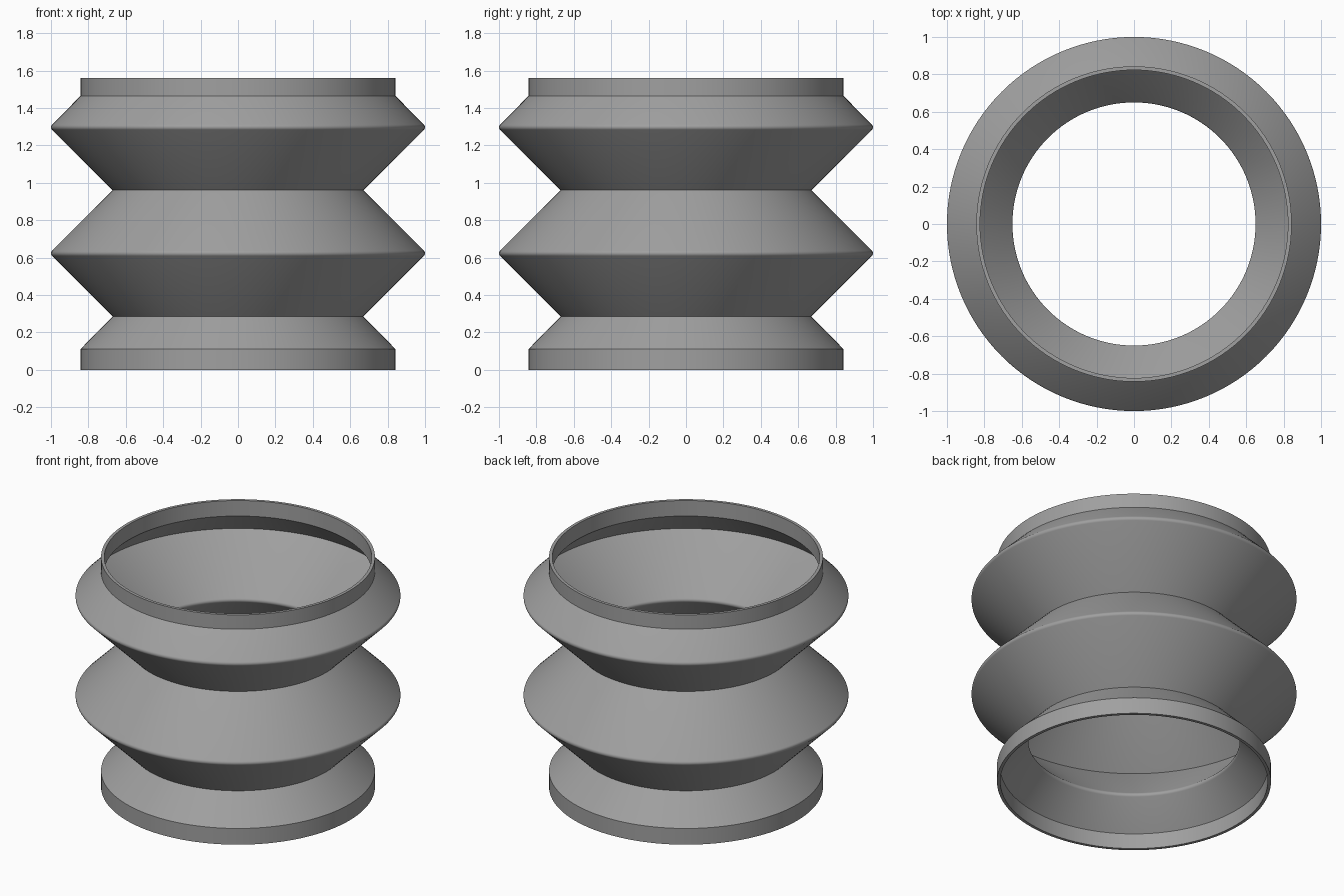
import bpy
import bmesh
import math

if "Cube" in bpy.data.objects:
    bpy.data.objects.remove(bpy.data.objects["Cube"])

SIDES = 128
WALL = 0.02            # wall thickness, also the fold rounding radius
COLLAR = 0.843         # outer collar radius
THROATS = (0.285, 0.96)
PEAKS = (0.6225, 1.2975)
THROAT_R, PEAK_R = 0.67, 0.98
TOP = 1.56


def arc(r, z, a0, a1, steps=6):
    """Rounded fold in the radius/height plane."""
    angles = [math.radians(a0 + (a1 - a0) * i / steps) for i in range(steps + 1)]
    return [(r + WALL * math.cos(a), z + WALL * math.sin(a)) for a in angles]


# Outer wall, going up: crisp throats, rounded peaks
profile = [(COLLAR, 0), (COLLAR, 0.11)]
for throat, peak in zip(THROATS, PEAKS):
    profile.append((THROAT_R, throat))
    profile += arc(PEAK_R, peak, -45, 45)
profile += [(COLLAR, 1.463), (COLLAR, TOP)]

# Inner wall, going down: crisp peaks, rounded throats
inner = COLLAR - WALL
profile += [(inner, TOP), (inner, 1.455)]
for throat, peak in zip(reversed(THROATS), reversed(PEAKS)):
    profile.append((PEAK_R, peak))
    profile += arc(THROAT_R, throat, 135, 225)
profile += [(inner, 0.104), (inner, 0)]

# Revolve the closed wall section into the bellows
bm = bmesh.new()
rings = []
for i in range(SIDES):
    a = 2 * math.pi * i / SIDES
    rings.append([bm.verts.new((r * math.cos(a), r * math.sin(a), z)) for r, z in profile])
n = len(profile)
for i in range(SIDES):
    a, b = rings[i], rings[(i + 1) % SIDES]
    for j in range(n):
        k = (j + 1) % n
        bm.faces.new((a[j], b[j], b[k], a[k]))
bmesh.ops.recalc_face_normals(bm, faces=bm.faces)
mesh = bpy.data.meshes.new("bellows")
bm.to_mesh(mesh)
bm.free()

rubber = bpy.data.materials.new("grey rubber")
rubber.diffuse_color = (0.35, 0.35, 0.35, 1)
rubber.use_nodes = True
rubber.node_tree.nodes["Principled BSDF"].inputs["Base Color"].default_value = rubber.diffuse_color
mesh.materials.append(rubber)

bellows = bpy.data.objects.new("bellows", mesh)
bpy.context.collection.objects.link(bellows)
bpy.context.view_layer.objects.active = bellows
bellows.select_set(True)
bpy.ops.object.shade_smooth_by_angle(angle=math.radians(30))
